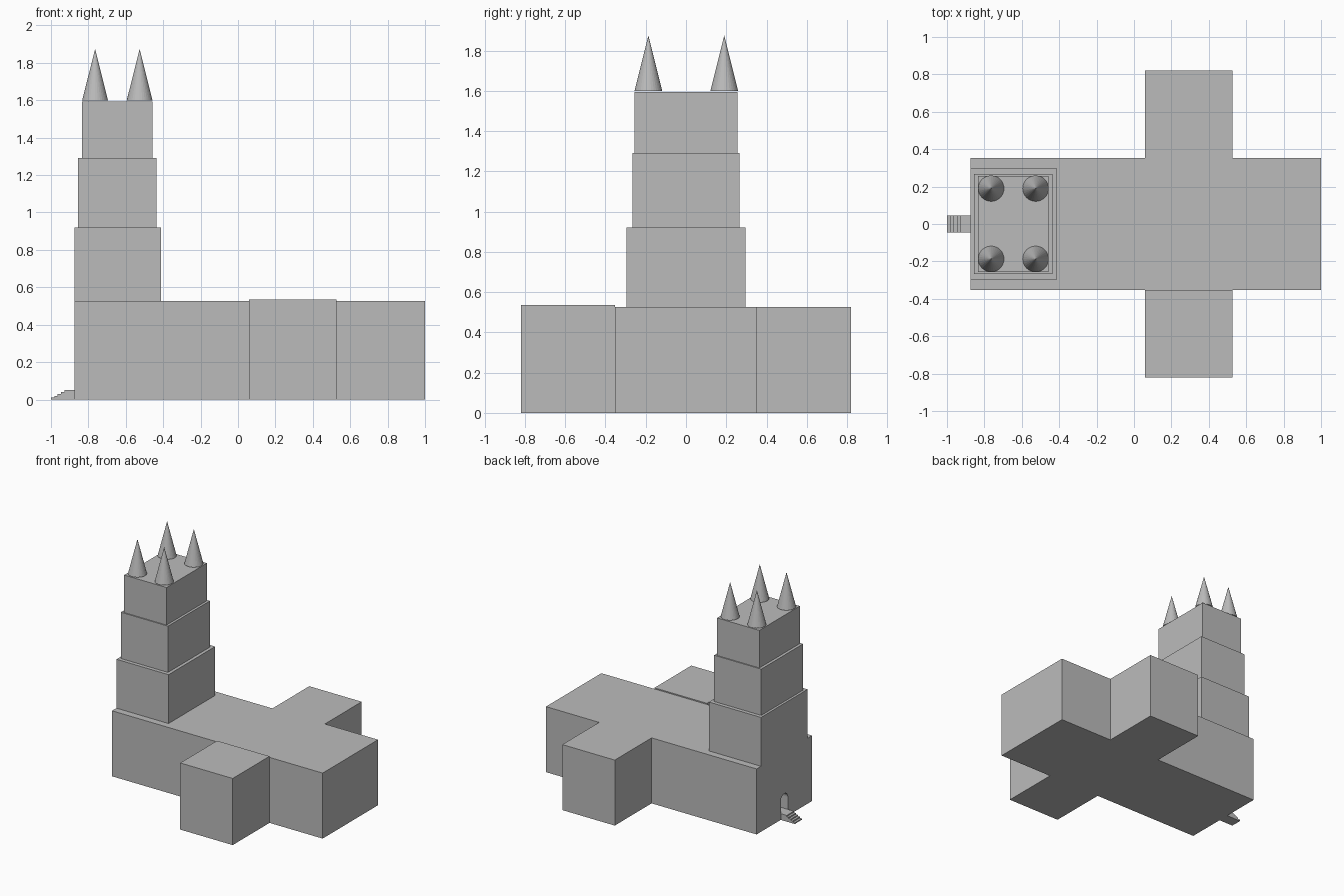
import bpy
import bmesh
import math

old = bpy.data.objects.get("Cube")
if old:
    bpy.data.objects.remove(old, do_unlink=True)

stone = bpy.data.materials.new("grey stone")
stone.use_nodes = True
GREY = (0.5, 0.5, 0.5, 1)
stone.diffuse_color = GREY
stone.node_tree.nodes["Principled BSDF"].inputs["Base Color"].default_value = GREY


def add_object(name, bm):
    bmesh.ops.recalc_face_normals(bm, faces=bm.faces[:])
    mesh = bpy.data.meshes.new(name)
    bm.to_mesh(mesh)
    bm.free()
    mesh.materials.append(stone)
    obj = bpy.data.objects.new(name, mesh)
    bpy.context.collection.objects.link(obj)
    return obj


def extrude(name, profile, offset):
    """Solid made by sweeping a closed outline along an offset."""
    bm = bmesh.new()
    face = bm.faces.new([bm.verts.new(p) for p in profile])
    swept = bmesh.ops.extrude_face_region(bm, geom=[face], use_keep_orig=True)
    verts = [g for g in swept["geom"] if isinstance(g, bmesh.types.BMVert)]
    bmesh.ops.translate(bm, verts=verts, vec=offset)
    return add_object(name, bm)


def box(name, x0, x1, y0, y1, z0, z1):
    outline = [(x0, y0, z0), (x1, y0, z0), (x1, y1, z0), (x0, y1, z0)]
    return extrude(name, outline, (0, 0, z1 - z0))


# Nave and the two side wings
WALL, HALF, ROOF = -0.875, 0.352, 0.527
nave = box("nave", WALL, 1, -HALF, HALF, 0, ROOF)
box("front_wing", 0.06, 0.527, -0.82, -HALF, 0, 0.536)
box("back_wing", 0.06, 0.527, HALF, 0.82, 0, ROOF)

# Arched doorway cut into the tower end
DOOR, SILL, SPRING = 0.045, 0.05, 0.15
arch = [(WALL - 0.02, -DOOR, SILL), (WALL - 0.02, DOOR, SILL)]
for i in range(13):
    a = math.pi * i / 12
    arch.append((WALL - 0.02, DOOR * math.cos(a), SPRING + DOOR * math.sin(a)))
cutter = extrude("doorway_cutter", arch, (0.14, 0, 0))
cutter.hide_render = True
cutter.hide_viewport = True
cutter.display_type = 'WIRE'
cut = nave.modifiers.new("doorway", 'BOOLEAN')
cut.operation = 'DIFFERENCE'
cut.solver = 'EXACT'
cut.object = cutter

# Entrance steps as one stepped profile
COUNT, RUN, RISE = 5, 0.018, 0.01
steps = [(WALL, -DOOR, 0), (-1, -DOOR, 0)]
for i in range(COUNT):
    x = -1 + i * RUN
    steps.append((x, -DOOR, (i + 1) * RISE))
    x_end = WALL if i == COUNT - 1 else x + RUN
    steps.append((x_end, -DOOR, (i + 1) * RISE))
extrude("entrance_steps", steps, (0, 2 * DOOR, 0))

# Tower of three shrinking tiers
box("tower_lower_tier", WALL, -0.411, -0.296, 0.296, ROOF, 0.92)
box("tower_middle_tier", -0.856, -0.437, -0.266, 0.266, 0.92, 1.292)
box("tower_upper_tier", -0.833, -0.457, -0.257, 0.257, 1.292, 1.594)

# Four spires on the tower corners
for side, y in (("front", -0.187), ("back", 0.19)):
    for end, x in (("right", -0.764), ("left", -0.526)):
        bm = bmesh.new()
        bmesh.ops.create_cone(bm, cap_ends=True, segments=32,
                              radius1=0.069, radius2=0, depth=0.275)
        bmesh.ops.translate(bm, verts=bm.verts[:], vec=(x, y, 1.737))
        add_object(f"spire_{side}_{end}", bm)
